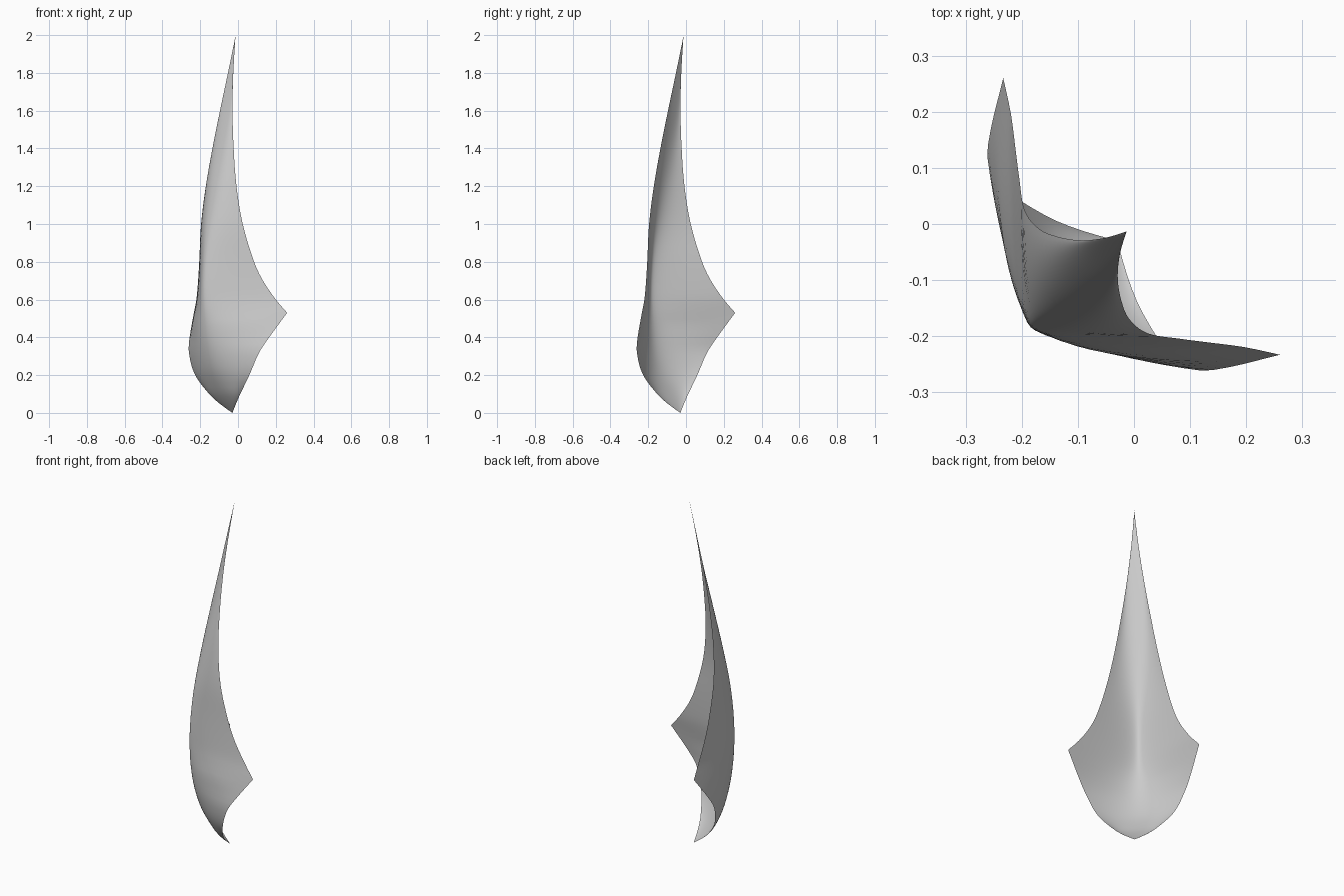
import bpy, bmesh

if "Cube" in bpy.data.objects:
    bpy.data.objects.remove(bpy.data.objects["Cube"])

# Half of the rim as (z, x, y): below and above the side point
LOWER = [(0, -.03, -.03), (.05, -.01, -.098), (.1, .012, -.152), (.2, .06, -.227),
         (.32, .112, -.26), (.4, .165, -.256), (.53, .26, -.233)]
UPPER = [(.53, .26, -.233), (.6, .2, -.22), (.7, .132, -.211), (.8, .085, -.205),
         (1, .025, -.195), (1.2, -.008, -.17), (1.4, -.023, -.135),
         (1.6, -.029, -.095), (1.8, -.025, -.053), (2, -.013, -.012)]
# Spine on the diagonal plane x = y, as (z, x)
SPINE = [(0, -.03), (.06, -.07), (.12, -.102), (.24, -.145), (.41, -.174), (.63, -.184),
         (.88, -.171), (1.12, -.141), (1.41, -.097), (1.65, -.06), (2, -.013)]


def sample(pts, z, c):
    """Smooth interpolation of column c at height z."""
    n = len(pts)

    def slope(i):
        a, b = pts[max(i - 1, 0)], pts[min(i + 1, n - 1)]
        return (b[c] - a[c]) / (b[0] - a[0])
    i = max(k for k in range(n - 1) if pts[k][0] <= z + 1e-9)
    h = pts[i + 1][0] - pts[i][0]
    t = (z - pts[i][0]) / h
    return ((2*t**3 - 3*t*t + 1) * pts[i][c] + (t**3 - 2*t*t + t) * h * slope(i)
            + (3*t*t - 2*t**3) * pts[i + 1][c] + (t**3 - t*t) * h * slope(i + 1))


def section(z):
    """Curved horizontal section, rim to rim, mirrored across x = y."""
    rim = LOWER if z < .53 else UPPER
    x, y, s = sample(rim, z, 1), sample(rim, z, 2), sample(SPINE, z, 1)
    k = max(0, min(1.1 * (s - y), .07))
    half = []
    for j in range(13):
        t = j / 12
        a, b, c = (1 - t)**2, 2*t*(1 - t), t*t
        half.append((a*s + b*(s + k) + c*x, a*s + b*(s - k) + c*y, z))
    return [(q, p, r) for p, q, r in half[:0:-1]] + half


# Shell: single curved sheet lofted upward
levels = [.53 * (i / 20)**1.3 for i in range(20)] + [.53 + 1.47 * (i / 36)**1.2 for i in range(37)]
bm = bmesh.new()
rows = [[bm.verts.new(p) for p in section(z)] for z in levels]
for r0, r1 in zip(rows, rows[1:]):
    for j in range(len(r0) - 1):
        bm.faces.new((r0[j], r0[j + 1], r1[j + 1], r1[j]))
bmesh.ops.remove_doubles(bm, verts=bm.verts[:], dist=1e-5)
for f in bm.faces:
    f.smooth = True
mesh = bpy.data.meshes.new("curved_shell")
bm.to_mesh(mesh)
bm.free()
shell = bpy.data.objects.new("curved_shell", mesh)
bpy.context.collection.objects.link(shell)
